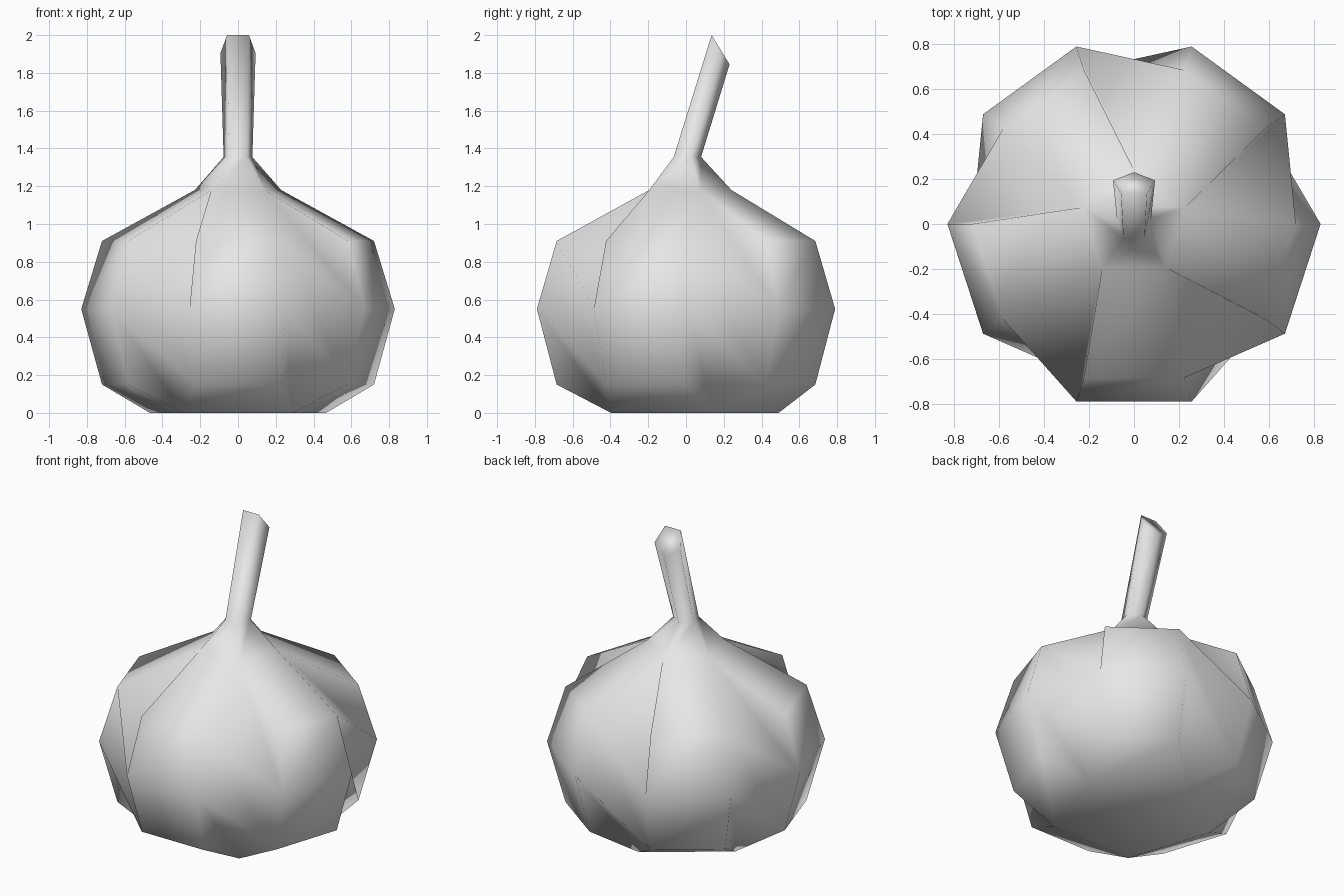
import bpy, bmesh
from math import sin, cos, radians

cube = bpy.data.objects.get("Cube")
if cube:
    bpy.data.objects.remove(cube, do_unlink=True)

# Single pale grey skin
skin = bpy.data.materials.new("pale_grey_skin")
skin.use_nodes = True
skin.diffuse_color = (0.8, 0.8, 0.8, 1)
skin.node_tree.nodes["Principled BSDF"].inputs["Base Color"].default_value = (0.8, 0.8, 0.8, 1)

bm = bmesh.new()
COUNT = 5
STEP = 360 / COUNT
HALF = 18                                   # half the width of a groove
GROOVES = [90 + STEP * i for i in range(COUNT)]


def point(radius, angle, z):
    a = radians(angle)
    return bm.verts.new((radius * cos(a), radius * sin(a), z))


def ring(radius, z):
    return [point(radius, a, z) for a in GROOVES]


# Five-sided base, shoulder and neck, whose corners lie in the grooves
base, shoulder, neck = ring(0.49, 0), ring(0.24, 1.18), ring(0.08, 1.355)

# Slanted stem tip
tip = [bm.verts.new((0.098 * cos(radians(a)),
                     0.178 + 0.0525 * sin(radians(a)),
                     1.931 - 0.0857 * sin(radians(a)))) for a in GROOVES]

# Bulging clove edges, either side of each groove, from low to high
levels = ((0.72, 0.15), (0.83, 0.55), (0.72, 0.91))
left = [[point(r, a - HALF, z) for r, z in levels] for a in GROOVES]
right = [[point(r, a + HALF, z) for r, z in levels] for a in GROOVES]

for i in range(COUNT):
    j = (i + 1) % COUNT
    # Clove front, a strip from base to shoulder
    a = [base[i], *right[i], shoulder[i], neck[i], tip[i]]
    b = [base[j], *left[j], shoulder[j], neck[j], tip[j]]
    for k in range(len(a) - 1):
        bm.faces.new((a[k], b[k], b[k + 1], a[k + 1]))
    # Groove between cloves, a twisted fold
    l_low, l_mid, l_high = left[i]
    r_low, r_mid, r_high = right[i]
    top, bottom = shoulder[i], base[i]
    for tri in ((top, r_mid, r_high), (top, l_high, r_mid),
                (l_high, r_low, r_mid), (l_high, l_mid, r_low),
                (l_mid, bottom, r_low), (l_mid, l_low, bottom)):
        bm.faces.new(tri)

# Underside and stem end
bm.faces.new(base[::-1])
bm.faces.new(tip)

bmesh.ops.recalc_face_normals(bm, faces=bm.faces)
for face in bm.faces:
    face.smooth = True

mesh = bpy.data.meshes.new("bulb")
bm.to_mesh(mesh)
bm.free()
mesh.materials.append(skin)
bulb = bpy.data.objects.new("bulb", mesh)
bpy.context.collection.objects.link(bulb)
